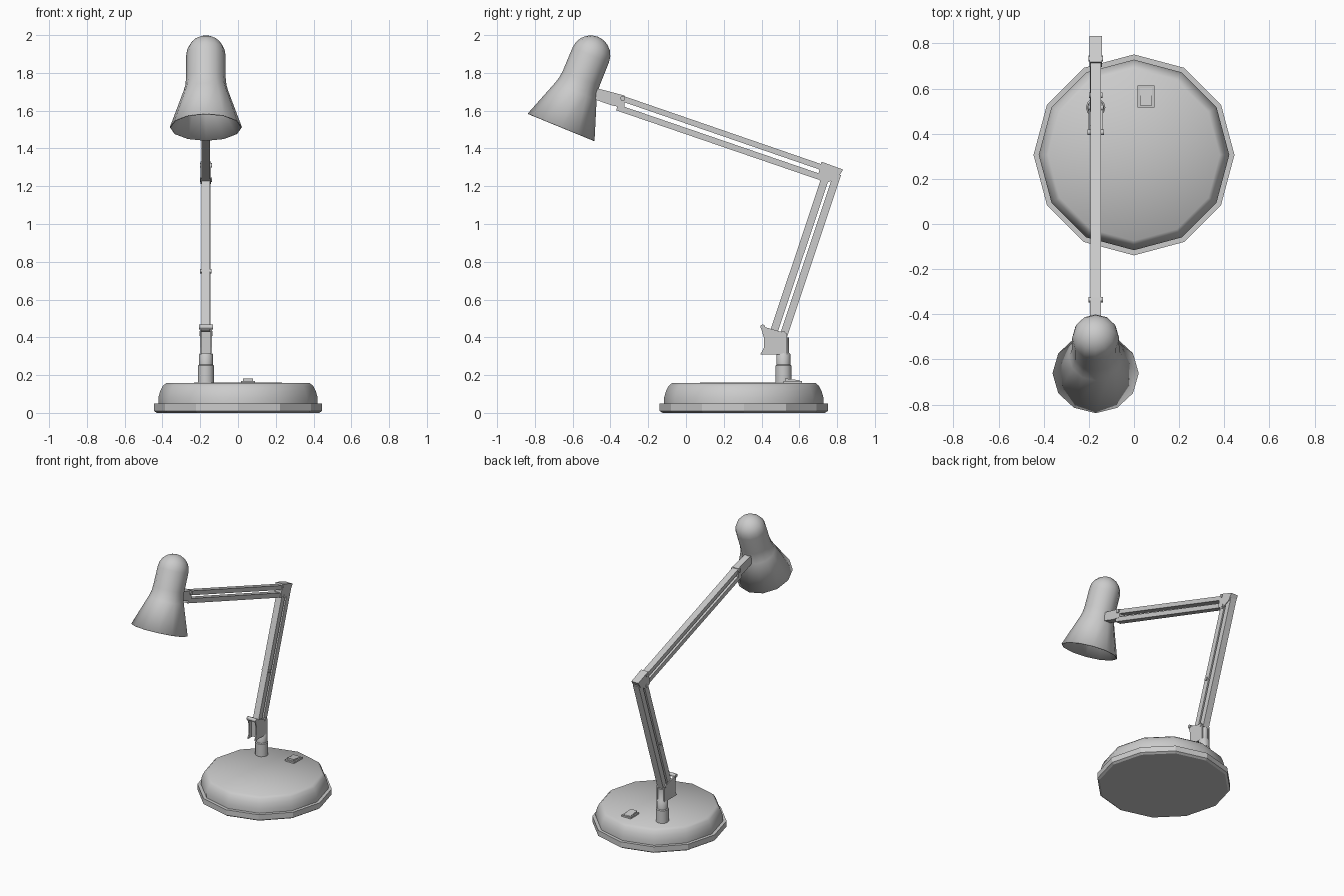
import bpy
import bmesh
from math import radians, pi, cos, sin, atan2
from mathutils import Matrix, Vector

if "Cube" in bpy.data.objects:
    bpy.data.objects.remove(bpy.data.objects["Cube"], do_unlink=True)

grey = bpy.data.materials.new("light grey")
grey.use_nodes = True
grey.diffuse_color = (0.6, 0.6, 0.6, 1)
grey.node_tree.nodes["Principled BSDF"].inputs["Base Color"].default_value = (0.6, 0.6, 0.6, 1)

ARM_X = -0.17
BASE = Vector((0, 0.306, 0))


def finish(name, bm, smooth=None):
    """Turn a bmesh into a named object; smooth is the sharp-edge angle."""
    bmesh.ops.recalc_face_normals(bm, faces=bm.faces)
    mesh = bpy.data.meshes.new(name)
    bm.to_mesh(mesh)
    bm.free()
    mesh.materials.append(grey)
    if smooth:
        for p in mesh.polygons:
            p.use_smooth = True
        mesh.set_sharp_from_angle(angle=radians(smooth))
    obj = bpy.data.objects.new(name, mesh)
    bpy.context.collection.objects.link(obj)
    return obj


def lathe(name, profile, matrix, sides=12, smooth=None):
    """Revolve (radius, height) points around local z."""
    bm = bmesh.new()
    rings = []
    for r, z in profile:
        count = sides if r > 0 else 1
        rings.append([bm.verts.new((r * cos(2 * pi * i / sides), r * sin(2 * pi * i / sides), z))
                      for i in range(count)])
    for a, b in zip(rings, rings[1:]):
        for i in range(sides):
            j = (i + 1) % sides
            corners = [a[i % len(a)], a[j % len(a)], b[j % len(b)], b[i % len(b)]]
            bm.faces.new(list(dict.fromkeys(corners)))
    bm.transform(matrix)
    return finish(name, bm, smooth)


def prism(name, outline, half, x=ARM_X):
    """Extrude a (y, z) outline sideways to both sides of x."""
    bm = bmesh.new()
    face = bm.faces.new([bm.verts.new((x - half, y, z)) for y, z in outline])
    new = bmesh.ops.extrude_face_region(bm, geom=[face])["geom"]
    bmesh.ops.translate(bm, vec=(2 * half, 0, 0),
                        verts=[v for v in new if isinstance(v, bmesh.types.BMVert)])
    return finish(name, bm)


def bar(name, start, end, thick, half):
    a, b = Vector(start), Vector(end)
    d = (b - a).normalized() * thick / 2
    n = Vector((-d.y, d.x))
    return prism(name, [a + n, b + n, b - n, a - n], half)


def pin(name, y, z, r, half):
    m = Matrix.Translation((ARM_X, y, z)) @ Matrix.Rotation(pi / 2, 4, 'Y')
    return lathe(name, [(0, -half), (r, -half), (r, half), (0, half)], m, 10, 40)


# Weighted base
at_base = Matrix.Translation(BASE)
lathe("base_rim", [(0, 0), (0.43, 0), (0.445, 0.01), (0.445, 0.05), (0.41, 0.05)], at_base)
lathe("base_dome", [(0.422, 0.045), (0.422, 0.08), (0.412, 0.115), (0.398, 0.143),
                    (0.38, 0.158), (0, 0.162)], at_base, smooth=45)

# Rocker switch
prism("switch_frame", [(0.516, 0.155), (0.613, 0.155), (0.613, 0.17), (0.516, 0.17)], 0.037, 0.053)
prism("switch_rocker", [(0.525, 0.165), (0.603, 0.165), (0.603, 0.172), (0.525, 0.183)], 0.027, 0.053)

# Swivel post
lathe("post", [(0, 0.15), (0.043, 0.15), (0.043, 0.25), (0.037, 0.255), (0.037, 0.31),
               (0.029, 0.32), (0.029, 0.4), (0, 0.4)],
      Matrix.Translation((ARM_X, 0.516, 0)), 12, 40)

# Lower bracket: two cheeks joined by a web
cheek = [(0.394, 0.46), (0.425, 0.452), (0.535, 0.42), (0.535, 0.31),
         (0.394, 0.31), (0.412, 0.345), (0.412, 0.40)]
for side, dx in (("right", -0.028), ("left", 0.028)):
    prism("bracket_cheek_" + side, cheek, 0.004, ARM_X + dx)
prism("bracket_web", [(0.435, 0.43), (0.52, 0.405), (0.52, 0.315), (0.435, 0.315)], 0.025)
pin("bracket_front_pin", 0.406, 0.455, 0.013, 0.037)
pin("bracket_rear_pin", 0.515, 0.42, 0.013, 0.034)

# Parallel arm bars
bar("lower_arm_front", (0.465, 0.43), (0.738, 1.245), 0.04, 0.023)
bar("lower_arm_rear", (0.517, 0.41), (0.802, 1.265), 0.04, 0.024)
bar("upper_arm_top", (-0.34, 1.665), (0.725, 1.298), 0.03, 0.023)
bar("upper_arm_bottom", (-0.365, 1.617), (0.715, 1.247), 0.032, 0.022)
pin("lower_arm_pin", 0.57, 0.75, 0.012, 0.03)

# Elbow joint
prism("elbow", [(0.717, 1.33), (0.832, 1.288), (0.805, 1.245), (0.735, 1.213), (0.695, 1.24)], 0.028)
pin("elbow_top_pin", 0.73, 1.31, 0.012, 0.032)
pin("elbow_bottom_pin", 0.735, 1.235, 0.012, 0.032)

# Head joint
prism("head_joint", [(-0.5, 1.725), (-0.42, 1.705), (-0.325, 1.68), (-0.325, 1.615),
                     (-0.39, 1.627), (-0.5, 1.665)], 0.024)
pin("head_joint_pin", -0.335, 1.665, 0.013, 0.032)

# Lamp shade: flared cone, neck and rounded cap, open below
neck, cap_at = 0.104, 0.413
profile = [(0.191, 0), (0.119, 0.205), (0.109, 0.24), (neck + 0.001, 0.28), (neck, cap_at)]
profile += [(neck * cos(radians(a)), cap_at + neck * sin(radians(a))) for a in (18, 36, 54, 72)]
profile.append((0, cap_at + neck))
tilt = atan2(0.379, 0.925)
shade = lathe("lamp_shade", profile,
              Matrix.Translation((ARM_X, -0.661, 1.5125)) @ Matrix.Rotation(-tilt, 4, 'X'), 12, 50)
shell = shade.modifiers.new("shell", 'SOLIDIFY')
shell.thickness = 0.006
shell.offset = -1
